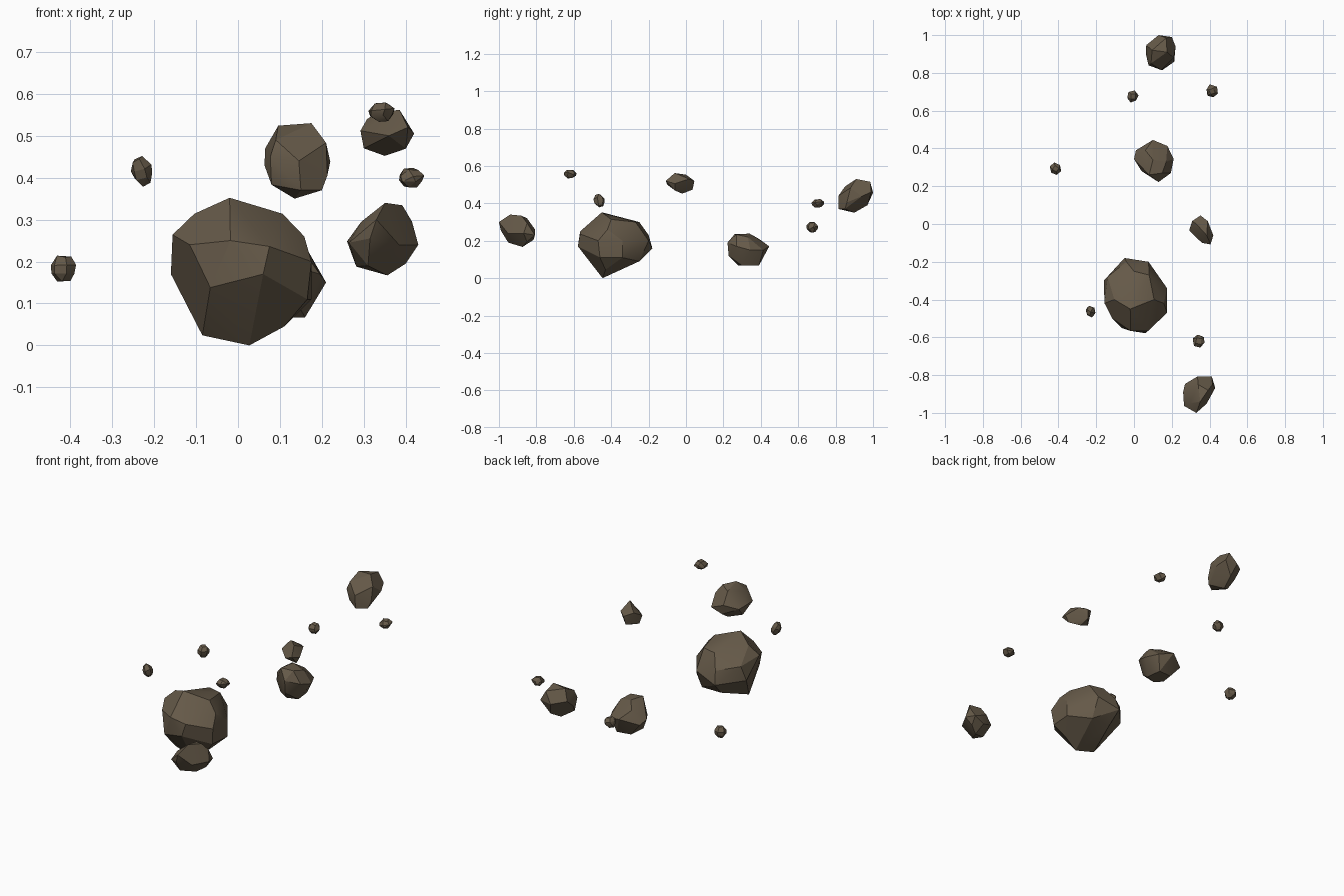
import bpy, bmesh, math, random
from mathutils import Vector, Euler

stone = bpy.data.materials.new("stone")
stone.diffuse_color = (0.13, 0.10, 0.065, 1)


def rock(name, points):
    """Faceted boulder: convex hull of its corner points."""
    bm = bmesh.new()
    for p in points:
        bm.verts.new(p)
    bmesh.ops.convex_hull(bm, input=bm.verts[:])
    loose = [v for v in bm.verts if not v.link_faces]
    bmesh.ops.delete(bm, geom=loose, context='VERTS')
    bmesh.ops.dissolve_limit(bm, angle_limit=math.radians(10),
                             verts=bm.verts[:], edges=bm.edges[:])
    bmesh.ops.recalc_face_normals(bm, faces=bm.faces[:])
    me = bpy.data.meshes.new(name)
    bm.to_mesh(me)
    bm.free()
    me.materials.append(stone)
    ob = bpy.data.objects.new(name, me)
    bpy.context.collection.objects.link(ob)
    bpy.ops.object.select_all(action='DESELECT')
    ob.select_set(True)
    bpy.context.view_layer.objects.active = ob
    bpy.ops.object.shade_smooth_by_angle(angle=math.radians(25))


def pebble(name, centre, size, tilt, seed):
    """Small rock: jittered rings of corners, tilted and fitted to a box."""
    rng = random.Random(seed)
    rot = Euler([math.radians(a) for a in tilt])
    pts = []
    for n, r, z in ((4, .55, .85), (6, 1, .25), (6, .95, -.3), (4, .5, -.85)):
        turn = rng.random() * 6
        for i in range(n):
            a = turn + math.tau * i / n
            k = r * rng.uniform(.88, 1.1)
            p = Vector((k * math.cos(a) * size[0], k * math.sin(a) * size[1],
                        z * rng.uniform(.9, 1.1) * size[2]))
            p.rotate(rot)
            pts.append(p)
    lo = [min(p[i] for p in pts) for i in range(3)]
    hi = [max(p[i] for p in pts) for i in range(3)]
    rock(name, [[centre[i] + ((p[i] - lo[i]) / (hi[i] - lo[i]) - .5) * size[i]
                 for i in range(3)] for p in pts])


# Main boulder
rock("main_boulder", [
    (-.02, -.45, .352), (.106, -.40, .314), (-.104, -.40, .314),
    (0, -.25, .30), (.08, -.27, .30), (-.018, -.566, .25),
    (.075, -.566, .236), (-.115, -.50, .24), (-.066, -.55, .138),
    (.06, -.578, .17), (-.156, -.42, .264), (-.16, -.30, .17),
    (-.14, -.28, .25), (.158, -.42, .26), (.175, -.34, .20),
    (.175, -.47, .20), (.175, -.34, .11), (.165, -.46, .11),
    (.11, -.43, .045), (.027, -.446, 0), (-.085, -.43, .024),
    (-.04, -.25, .09), (.077, -.25, .09), (-.05, -.18, .16),
    (.077, -.20, .20), (-.04, -.20, .23)])

# Four medium rocks
rock("rear_rock", [
    (.096, .92, .524), (.175, .91, .53), (.17, .985, .515), (.13, 1, .457),
    (.20, .99, .46), (.21, .88, .483), (.22, .94, .438), (.213, .86, .405),
    (.20, .85, .37), (.135, .90, .35), (.15, .97, .39), (.08, .86, .383),
    (.063, .90, .43), (.065, .947, .47), (.145, .815, .44),
    (.077, .84, .45), (.15, .815, .37), (.09, .85, .49)])
rock("low_rock", [
    (0, .344, .16), (.01, .39, .14), (.10, .445, .17), (.177, .413, .15),
    (.21, .344, .15), (.195, .27, .17), (.13, .228, .12), (.13, .222, .19),
    (.04, .28, .15), (.08, .26, .235), (.15, .27, .233), (.10, .34, .238),
    (.17, .33, .22), (.06, .39, .21), (.10, .28, .067), (.16, .30, .067),
    (.15, .39, .067), (.07, .38, .07), (.05, .30, .08)])
rock("high_rock", [
    (.292, -.035, .512), (.308, .016, .54), (.352, .045, .52),
    (.345, .035, .473), (.39, .016, .53), (.42, -.06, .505),
    (.405, -.108, .52), (.36, -.10, .50), (.385, -.06, .562),
    (.33, 0, .553), (.35, -.02, .452), (.30, -.02, .47), (.40, -.06, .469)])
rock("front_rock", [
    (.351, -.94, .34), (.392, -.88, .334), (.294, -.95, .295),
    (.33, -1, .30), (.315, -.99, .255), (.265, -.963, .245),
    (.26, -.89, .248), (.27, -.847, .24), (.336, -.807, .26),
    (.412, -.808, .23), (.415, -.85, .295), (.43, -.868, .24),
    (.384, -.952, .24), (.356, -.874, .167), (.282, -.90, .188),
    (.31, -.95, .19), (.35, -.815, .205), (.40, -.85, .195),
    (.34, -.85, .32)])

# Five pebbles
pebble("rear_centre_pebble", (-.005, .675, .272), (.058, .064, .058), (0, 10, 0), 1)
pebble("rear_right_pebble", (.414, .705, .40), (.06, .068, .046), (5, 0, 10), 2)
pebble("left_pebble", (-.416, .293, .183), (.06, .066, .062), (0, 0, 20), 3)
pebble("front_left_pebble", (-.23, -.465, .415), (.051, .06, .073), (0, -25, 30), 4)
pebble("front_right_pebble", (.342, -.62, .556), (.062, .068, .046), (0, -5, 0), 5)
